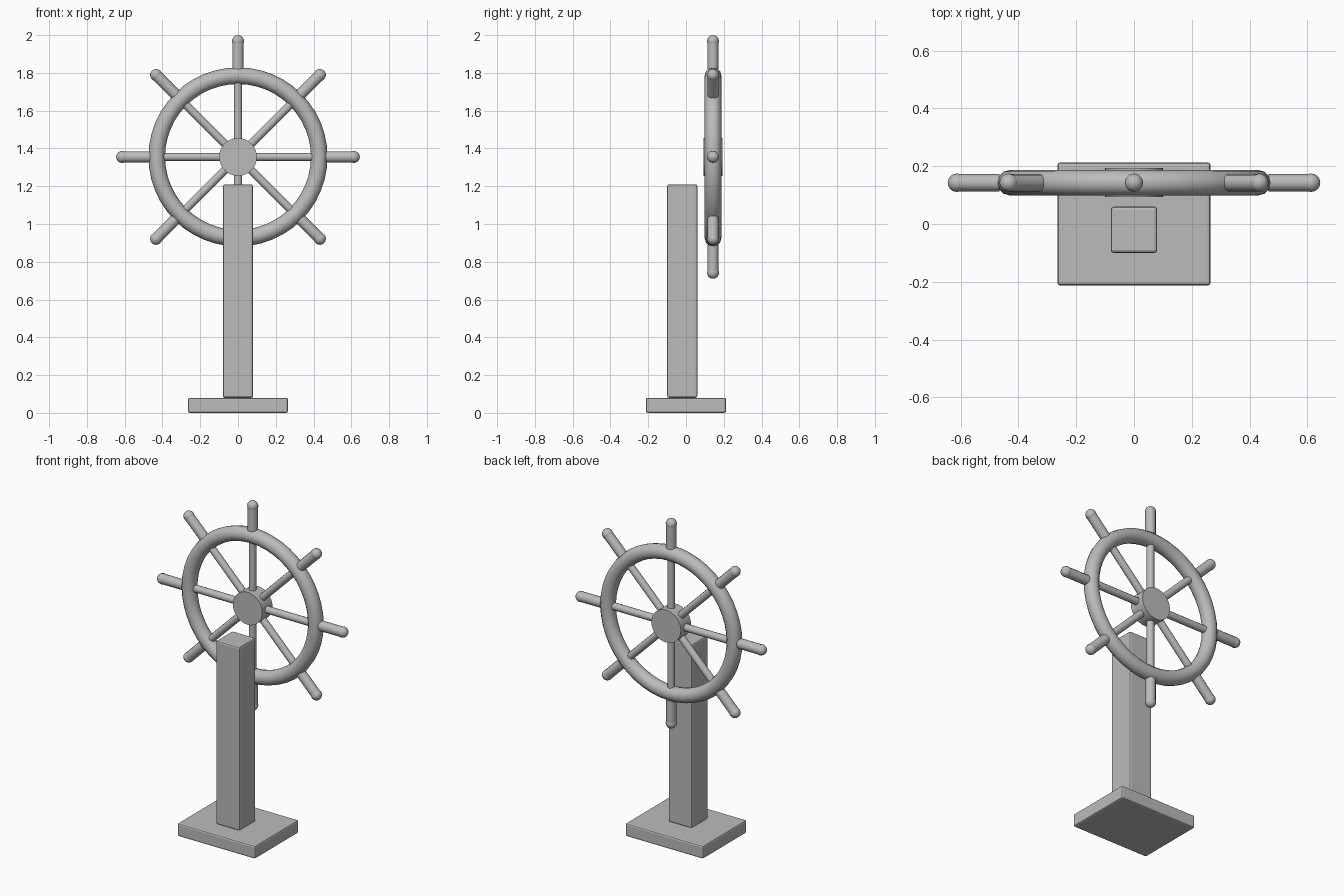
import bpy
import math
from mathutils import Matrix, Vector

cube = bpy.data.objects.get("Cube")
if cube:
    bpy.data.objects.remove(cube, do_unlink=True)

# Single plain grey
grey = bpy.data.materials.new("plain_grey")
grey.use_nodes = True
colour = (0.5, 0.5, 0.5, 1)
grey.diffuse_color = colour
grey.node_tree.nodes["Principled BSDF"].inputs["Base Color"].default_value = colour

CENTRE = Vector((0, 0.143, 1.355))
RIM, TUBE, HUB = 0.43, 0.044, 0.1


def finish(name, smooth=True):
    ob = bpy.context.object
    ob.name = name
    ob.data.materials.append(grey)
    if smooth:
        bpy.ops.object.shade_smooth_by_angle(angle=math.radians(40))
    return ob


def box(name, low, high):
    low, high = Vector(low), Vector(high)
    bpy.ops.mesh.primitive_cube_add(size=1, location=(low + high) / 2)
    ob = finish(name, smooth=False)
    ob.data.transform(Matrix.Diagonal((*(high - low), 1)))
    bevel = ob.modifiers.new("edge_bevel", "BEVEL")
    bevel.width = 0.01
    bevel.segments = 2


def rod(name, angle, start, end, radius):
    """Cylinder lying along a wheel radius."""
    out = Vector((math.sin(angle), 0, math.cos(angle)))
    bpy.ops.mesh.primitive_cylinder_add(
        vertices=12, radius=radius, depth=end - start,
        location=CENTRE + out * (start + end) / 2, rotation=(0, angle, 0))
    finish(name)


# Stand
box("base", (-0.265, -0.213, 0), (0.265, 0.213, 0.08))
box("post", (-0.08, -0.1, 0.08), (0.08, 0.06, 1.21))

# Wheel rim and hub
upright = (math.pi / 2, 0, 0)
bpy.ops.mesh.primitive_torus_add(
    major_radius=RIM, minor_radius=TUBE, major_segments=48, minor_segments=12,
    location=CENTRE, rotation=upright)
finish("rim")
bpy.ops.mesh.primitive_cylinder_add(
    vertices=32, radius=HUB, depth=0.1, location=CENTRE, rotation=upright)
finish("hub")

# Eight spokes, each with an outer handle and rounded tip
for i in range(8):
    angle = i * math.pi / 4
    rod(f"spoke_{i + 1}", angle, HUB - 0.02, RIM, 0.022)
    rod(f"handle_{i + 1}", angle, 0.465, 0.613, 0.03)
    out = Vector((math.sin(angle), 0, math.cos(angle)))
    bpy.ops.mesh.primitive_uv_sphere_add(
        segments=12, ring_count=8, radius=0.032,
        location=CENTRE + out * 0.613, rotation=(0, angle, 0))
    finish(f"handle_tip_{i + 1}")
